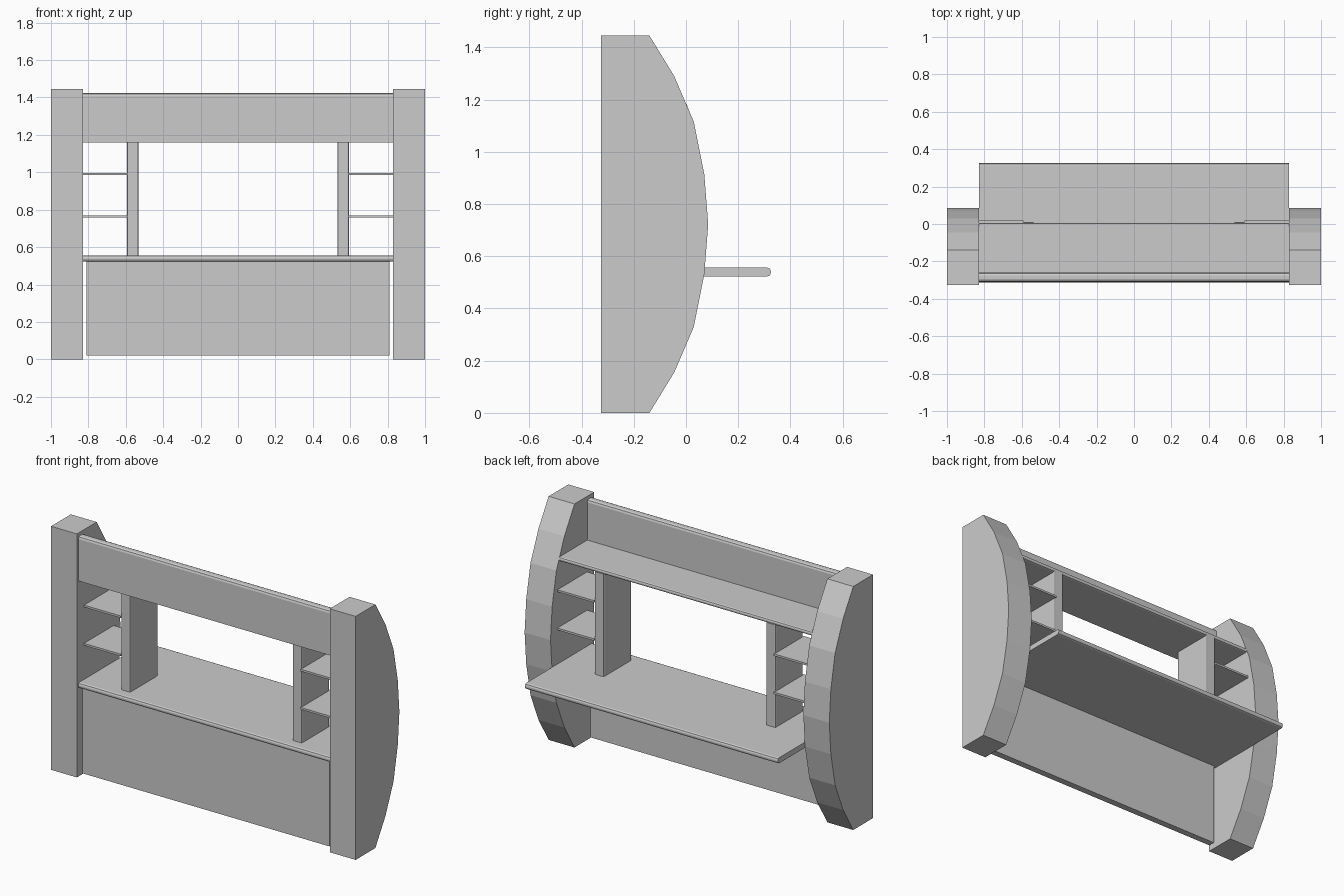
import bpy, bmesh
from mathutils import Vector

if "Cube" in bpy.data.objects:
    bpy.data.objects.remove(bpy.data.objects["Cube"])


def finish(name, bm):
    bmesh.ops.recalc_face_normals(bm, faces=bm.faces)
    me = bpy.data.meshes.new(name)
    bm.to_mesh(me)
    bm.free()
    ob = bpy.data.objects.new(name, me)
    bpy.context.collection.objects.link(ob)
    return ob


def board(name, lo, hi, axis=None, radius=0.012, pick=lambda p: True):
    """Box between two corners; edges running along `axis` are rounded if picked."""
    lo, hi = Vector(lo), Vector(hi)
    bm = bmesh.new()
    bmesh.ops.create_cube(bm, size=1)
    for v in bm.verts:
        v.co = Vector(((lo[i] + hi[i]) / 2 + v.co[i] * (hi[i] - lo[i])) for i in range(3))
    if axis is not None:
        edges = [e for e in bm.edges
                 if abs((e.verts[0].co - e.verts[1].co).normalized()[axis]) > 0.9
                 and pick((e.verts[0].co + e.verts[1].co) / 2)]
        bmesh.ops.bevel(bm, geom=edges, offset=radius, segments=2, profile=0.5, affect='EDGES')
    return finish(name, bm)


# Curved end panels: straight front, bowed back
lower = [(-0.325, 0), (-0.14, 0), (-0.045, 0.155), (0.03, 0.33), (0.07, 0.53)]
H = 1.445
profile = lower + [(0.085, H / 2)] + [(y, H - z) for y, z in reversed(lower)]
for side, s in (("left", -1), ("right", 1)):
    bm = bmesh.new()
    face = bm.faces.new([bm.verts.new((s * 0.83, y, z)) for y, z in profile])
    ext = bmesh.ops.extrude_face_region(bm, geom=[face])
    bm.faces.ensure_lookup_table()
    for v in [g for g in ext["geom"] if isinstance(g, bmesh.types.BMVert)]:
        v.co.x = s * 1.0
    if len(bm.faces) < len(profile) + 2:
        bm.faces.new([v for v in face.verts])
    finish(side + "_end_panel", bm)

# Lower front panel and worktop
board("front_panel", (-0.81, -0.30, 0.02), (0.81, -0.26, 0.53))
board("worktop", (-0.83, -0.312, 0.523), (0.83, 0.325, 0.556), axis=0, radius=0.013)

# Header board and the shelf behind it
board("header_board", (-0.83, -0.31, 1.16), (0.83, -0.26, 1.424), axis=0, radius=0.015,
      pick=lambda p: p.z > 1.3)
board("header_shelf", (-0.83, -0.27, 1.16), (0.83, 0.006, 1.185), axis=0, radius=0.01,
      pick=lambda p: p.y > 0)

# Uprights with two small shelves on each side
for side, s in (("left", -1), ("right", 1)):
    xs = sorted((s * 0.533, s * 0.594))
    board(side + "_upright", (xs[0], -0.25, 0.55), (xs[1], 0.01, 1.165), axis=2, radius=0.008)
    xs = sorted((s * 0.59, s * 0.835))
    for i, z in enumerate((0.758, 0.985)):
        board(f"{side}_shelf_{i + 1}", (xs[0], -0.258, z), (xs[1], 0.02, z + 0.012))
